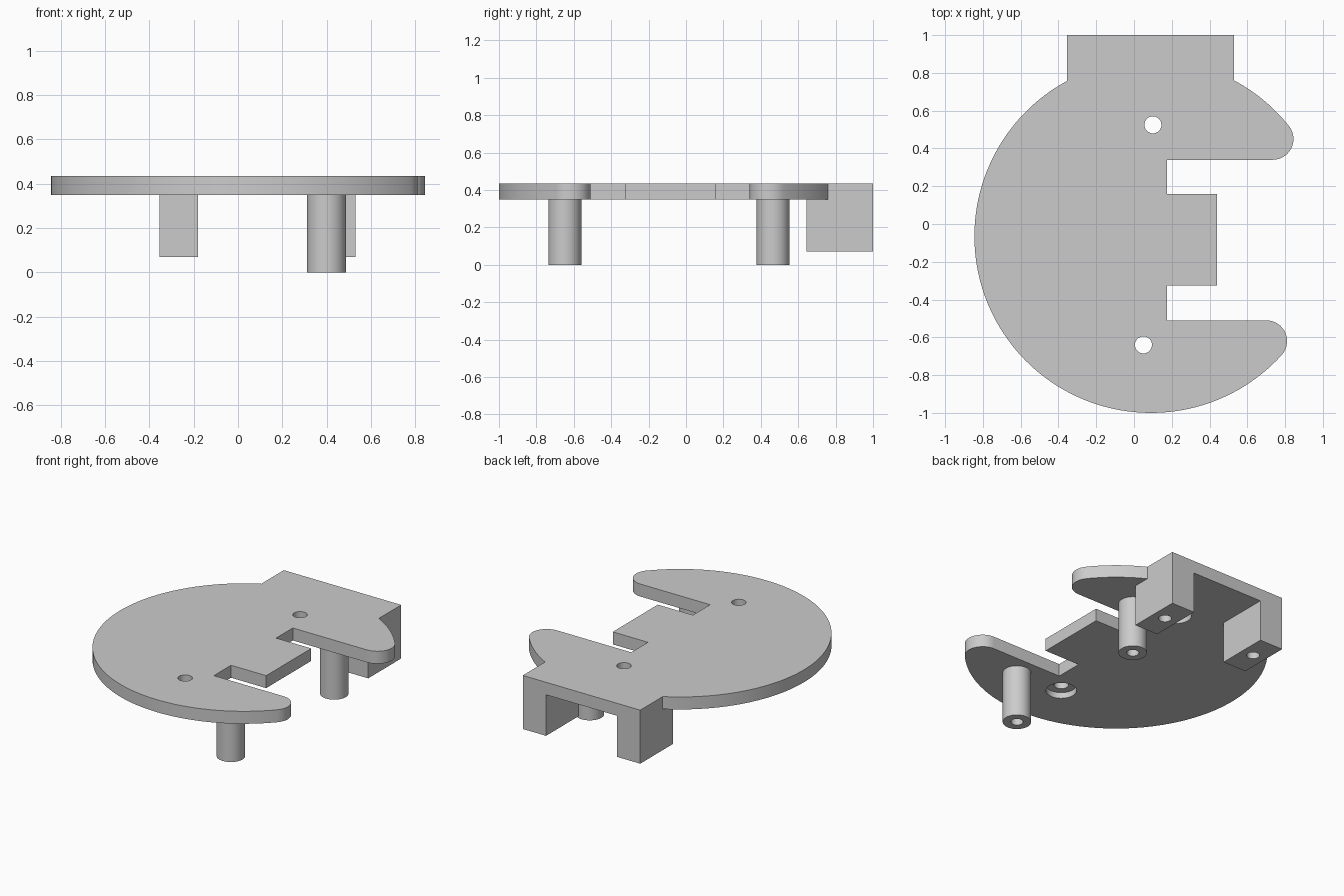
import bpy
import bmesh
from math import atan2, cos, sin, sqrt, pi, radians

if "Cube" in bpy.data.objects:
    bpy.data.objects.remove(bpy.data.objects["Cube"], do_unlink=True)

grey = bpy.data.materials.new("light grey")
grey.use_nodes = True
colour = (0.6, 0.6, 0.6, 1)
grey.diffuse_color = colour
grey.node_tree.nodes["Principled BSDF"].inputs["Base Color"].default_value = colour

UNDER, TOP = 0.35, 0.435          # underside and top of the plate
CX, CY, R = 0.09, -0.065, 0.935   # disc centre and radius
TIP = 0.11                        # rounding of the two arm tips


def prism(name, outline, z0, z1):
    """Extrude a closed outline between two heights."""
    bm = bmesh.new()
    face = bm.faces.new([bm.verts.new((x, y, z0)) for x, y in outline])
    grown = bmesh.ops.extrude_face_region(bm, geom=[face])["geom"]
    for v in grown:
        if isinstance(v, bmesh.types.BMVert):
            v.co.z = z1
    bmesh.ops.recalc_face_normals(bm, faces=bm.faces)
    mesh = bpy.data.meshes.new(name)
    bm.to_mesh(mesh)
    bm.free()
    mesh.materials.append(grey)
    obj = bpy.data.objects.new(name, mesh)
    bpy.context.collection.objects.link(obj)
    return obj


def arc(x, y, r, a0, a1, steps):
    return [(x + r * cos(a0 + (a1 - a0) * i / steps),
             y + r * sin(a0 + (a1 - a0) * i / steps)) for i in range(steps + 1)]


def circle(x, y, r, steps=48):
    return arc(x, y, r, 0, 2 * pi, steps)[:-1]


def box(x0, x1, y0, y1):
    return [(x0, y0), (x1, y0), (x1, y1), (x0, y1)]


def drill(obj, x, y, r, z0, z1):
    """Cut a round hole and discard the cutter."""
    cutter = prism("hole_cutter", circle(x, y, r), z0, z1)
    cutter.hide_render = True
    mod = obj.modifiers.new("hole", "BOOLEAN")
    mod.operation, mod.solver, mod.object = "DIFFERENCE", "EXACT", cutter
    bpy.context.view_layer.objects.active = obj
    bpy.ops.object.modifier_apply(modifier=mod.name)
    bpy.data.objects.remove(cutter, do_unlink=True)


def tip_centre(y):
    """Centre of a tip rounding that touches the disc rim from inside."""
    return CX + sqrt((R - TIP) ** 2 - (y - CY) ** 2), y


def rim_angle(x, y):
    return atan2(y - CY, x - CX)


# Plate outline: notched disc with rounded arms and a straight back tab
TAB_L, TAB_R = -0.355, 0.53
NOTCH_X, TONGUE_X = 0.175, 0.44
back_edge, front_edge = 0.34, -0.51
bx, by = tip_centre(back_edge + TIP)
fx, fy = tip_centre(front_edge - TIP)
back_a, front_a = rim_angle(bx, by), rim_angle(fx, fy)


def rim_y(x):
    return CY + sqrt(R * R - (x - CX) ** 2)


outline = arc(bx, by, TIP, -pi / 2, back_a, 14)
outline += arc(CX, CY, R, back_a, rim_angle(TAB_R, rim_y(TAB_R)), 14)[1:]
outline += [(TAB_R, 1), (TAB_L, 1)]
outline += arc(CX, CY, R, rim_angle(TAB_L, rim_y(TAB_L)), front_a + 2 * pi, 90)
outline += arc(fx, fy, TIP, front_a, pi / 2, 16)[1:]
outline += [(NOTCH_X, front_edge), (NOTCH_X, -0.325), (TONGUE_X, -0.325),
            (TONGUE_X, 0.16), (NOTCH_X, 0.16), (NOTCH_X, back_edge)]
plate = prism("plate", outline, UNDER, TOP)

# Screw holes with a wider recess underneath
for x, y in ((0.1, 0.525), (0.05, -0.64)):
    drill(plate, x, y, 0.045, UNDER - 0.1, TOP + 0.1)
    drill(plate, x, y, 0.095, UNDER - 0.1, UNDER + 0.04)
parts = [plate]

# Round posts with blind bores
for name, y in (("back_post", 0.465), ("front_post", -0.648)):
    post = prism(name, circle(0.4, y, 0.088), 0, UNDER)
    drill(post, 0.4, y, 0.038, -0.1, 0.25)
    parts.append(post)

# Square legs under the back tab, bored from below
for name, x0 in (("right_leg", TAB_L), ("left_leg", TAB_R - 0.175)):
    leg = prism(name, box(x0, x0 + 0.175, 0.645, 1), 0.07, UNDER)
    drill(leg, x0 + 0.0875, 0.825, 0.04, -0.1, 0.27)
    parts.append(leg)

# Smooth the curved walls, keep the rims sharp
for obj in parts:
    bpy.ops.object.select_all(action="DESELECT")
    obj.select_set(True)
    bpy.context.view_layer.objects.active = obj
    bpy.ops.object.shade_smooth_by_angle(angle=radians(30))
